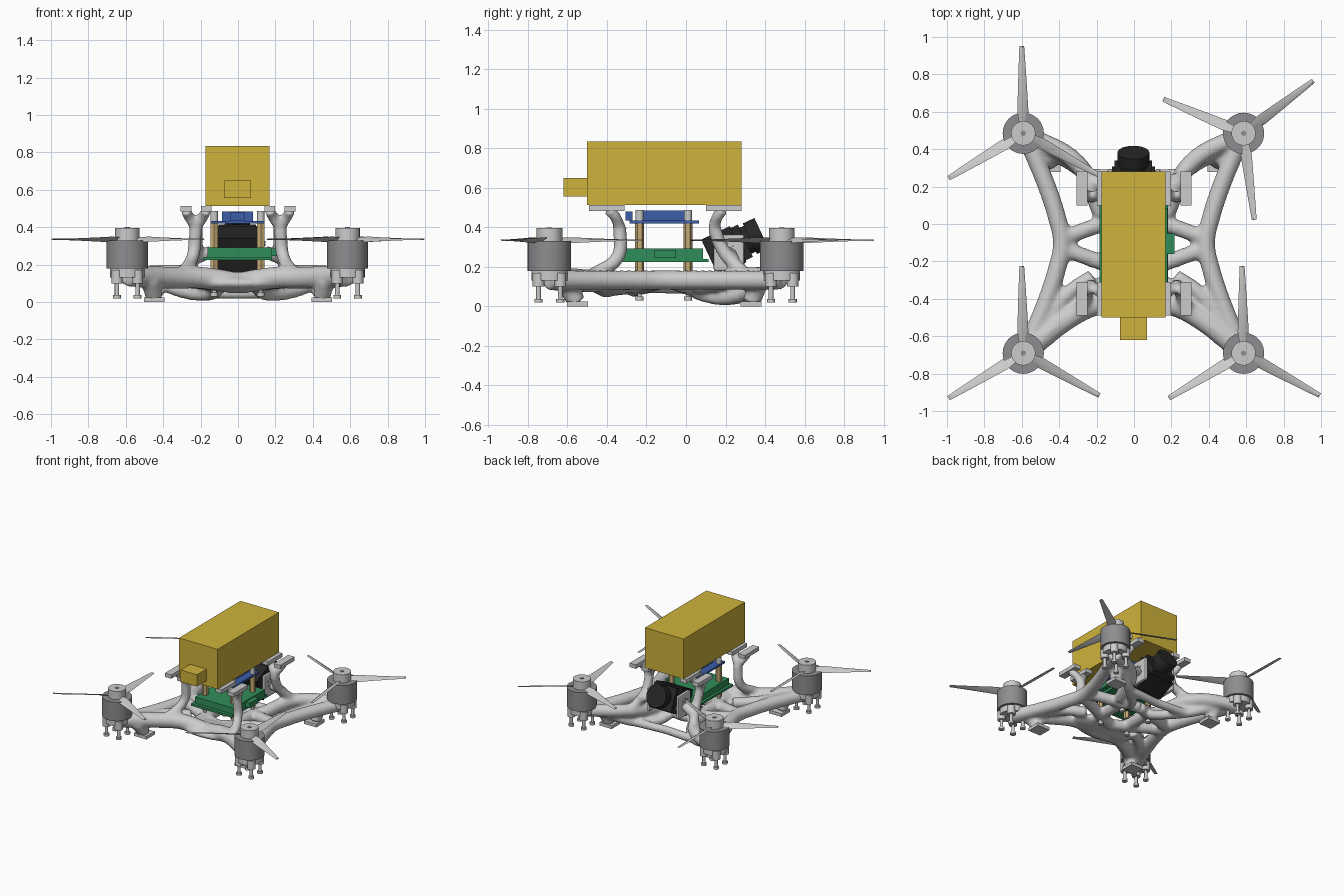
import bpy, bmesh, math
from mathutils import Matrix, Vector

if "Cube" in bpy.data.objects:
    bpy.data.objects.remove(bpy.data.objects["Cube"])

def mat(name, *c):
    m = bpy.data.materials.new(name)
    m.diffuse_color = (*c, 1)
    m.use_nodes = True
    m.node_tree.nodes["Principled BSDF"].inputs["Base Color"].default_value = m.diffuse_color
    return m

YELLOW = mat("battery_yellow", .62, .45, .045)
GREEN = mat("board_green", .03, .27, .1)
BLUE = mat("board_blue", .045, .11, .4)
BRASS = mat("brass", .58, .42, .18)
BLACK = mat("camera_black", .02, .02, .02)
DARK = mat("motor_grey", .27, .27, .28)
SIDES = (-1, 1)

def finish(bm, name, m=None, smooth=True):
    bmesh.ops.recalc_face_normals(bm, faces=bm.faces)
    me = bpy.data.meshes.new(name)
    bm.to_mesh(me)
    bm.free()
    ob = bpy.data.objects.new(name, me)
    bpy.context.collection.objects.link(ob)
    if m:
        me.materials.append(m)
    if smooth:
        bpy.ops.object.select_all(action='DESELECT')
        ob.select_set(True)
        bpy.context.view_layer.objects.active = ob
        bpy.ops.object.shade_smooth_by_angle(angle=math.radians(35))
    return ob

def box(name, m, x, w, y0, y1, z0, z1, M=Matrix()):
    # box of width w centred on x
    bm = bmesh.new()
    T = Matrix.Translation((x, (y0 + y1) / 2, (z0 + z1) / 2))
    bmesh.ops.create_cube(bm, size=1, matrix=M @ T @ Matrix.Diagonal((w, y1 - y0, z1 - z0, 1)))
    return finish(bm, name, m, False)

def cyl(name, m, spots, z0, z1, r, seg=32, M=Matrix()):
    # the same upright cylinder at every spot
    bm = bmesh.new()
    for x, y in spots:
        bmesh.ops.create_cone(bm, cap_ends=True, segments=seg, radius1=r, radius2=r, depth=z1 - z0,
                              matrix=M @ Matrix.Translation((x, y, (z0 + z1) / 2)))
    return finish(bm, name, m)

# Organic frame: mirrored round tubes, fused by remesh
cu = bpy.data.curves.new("frame_path", 'CURVE')
cu.dimensions = '3D'
cu.bevel_depth = 1
cu.bevel_resolution = 4
cu.resolution_u = 8
cu.use_fill_caps = True

def tube(r, *pts):
    for s in SIDES:
        sp = cu.splines.new('BEZIER')
        sp.bezier_points.add(len(pts) - 1)
        for bp, (x, y, z) in zip(sp.bezier_points, pts):
            bp.co = (s * x, y, z)
            bp.radius = r
            bp.handle_left_type = bp.handle_right_type = 'AUTO'

MX, MID, HALF = .589, -.103, .588   # motor x, middle y and half distance between motors
# side rails, pinched at the middle
tube(.05, *[(.385 + (MX - .385) * abs(u) ** 1.4, MID + HALF * u, .133)
            for u in [i / 4 for i in range(-4, 5)]])
# webs from the rails to the belly
for s in SIDES:
    tube(.044, *[(x, MID + s * (.165 - .36 * x), .09 + .1 * x) for x in (.39, .3, .2, .1, 0)])
# front arms with crossbeam and brace
tube(.06, (MX, -.69, .14), (.33, -.49, .13), (.2, -.43, .13), (0, -.4, .1))
tube(.042, (.47, -.53, .13), (.36, -.38, .13), (.22, -.28, .12))
# back arms, upper and lower branch
tube(.05, (MX, .485, .14), (.3, .32, .15), (.17, .05, .11))
tube(.037, (.48, .4, .13), (.27, .27, .05), (.12, .1, .055), (.12, 0, .1))
tube(.033, (.27, .27, .047), (0, .25, .047))
# belly rails
tube(.045, (.125, .05, .105), (.125, -.42, .115))
# foot necks and battery posts with forks
for y, base, knee, top, run in ((-.55, (.29, -.47, .16), (.24, -.345, .25), (.225, -.335, .4), -.06),
                                (.33, (.28, .31, .15), (.225, .19, .28), (.225, .14, .4), .05)):
    tube(.048, (.47, y * 1.12, .12), (.448, y, .02))
    tube(.036, base, knee, top)
    for x in (.278, .17):
        tube(.03, top, (x * .8 + .045, top[1] + run / 2, .465), (x, top[1] + run, .49))
# struts to the camera bracket
tube(.036, (.24, .24, .23), (.14, .22, .27))

path = bpy.data.objects.new("frame_path", cu)
bpy.context.collection.objects.link(path)
bpy.context.view_layer.update()
me = bpy.data.meshes.new_from_object(path.evaluated_get(bpy.context.evaluated_depsgraph_get()))
bpy.data.objects.remove(path)
bm = bmesh.new()
bm.from_mesh(me)
# belly skin between the front arms
bmesh.ops.create_uvsphere(bm, u_segments=24, v_segments=12, radius=1,
                          matrix=Matrix.Translation((0, -.37, .1)) @ Matrix.Diagonal((.26, .13, .045, 1)))
frame = finish(bm, "organic_frame", None, False)
rm = frame.modifiers.new("fuse", 'REMESH')
rm.mode = 'VOXEL'
rm.voxel_size = .012
rm.use_smooth_shade = True
sm = frame.modifiers.new("fillet", 'SMOOTH')
sm.factor = .5
sm.iterations = 10

# Foot pads and battery rails
for s in SIDES:
    for n, fy, ry in (("front", -.55, -.4), ("back", .33, .19)):
        box(n + "_foot_pad", None, s * .447, .11, fy - .053, fy + .053, 0, .025)
        for x in (.278, .17):
            box(n + "_battery_rail", None, s * x, .057, ry - .09, ry + .09, .483, .514)

# Battery with plug
box("battery", YELLOW, -.003, .343, -.5, .28, .514, .835)
box("battery_plug", YELLOW, -.003, .145, -.62, -.5, .555, .65)

# Lower green board, upper blue board
box("lower_board", GREEN, -.002, .365, -.335, .115, .225, .241)
box("lower_board_components", GREEN, .008, .343, -.31, .085, .241, .292)
box("lower_board_socket", GREEN, .198, .038, -.16, -.05, .245, .285)
box("upper_board", BLUE, -.003, .289, -.285, .065, .42, .434)
box("upper_board_components", BLUE, -.003, .165, -.22, .03, .434, .485)
box("upper_board_socket", BLUE, -.003, .075, -.305, -.27, .434, .48)

# Standoff stacks through both boards
holes = [(x, y) for x in (-.127, .122) for y in (-.235, .01)]
cyl("upper_standoffs", BRASS, holes, .292, .42, .023, 6)
cyl("lower_standoffs", BRASS, holes, .17, .225, .023, 6)
cyl("standoff_nuts", None, holes, .434, .487, .02, 16)
cyl("standoff_screws", None, holes, .04, .18, .011, 16)
cyl("standoff_screw_heads", None, holes, .03, .05, .02, 16)

# Camera tilted up, lens pointing back
C = Matrix.Translation((-.003, .21, .29)) @ Matrix.Rotation(math.radians(25), 4, 'X')
box("camera_body", BLACK, 0, .23, -.1, .06, -.1, .1, C)
box("camera_front", BLACK, 0, .2, .06, .1, -.09, .09, C)
L = C @ Matrix.Rotation(math.radians(-90), 4, 'X')
cyl("lens_neck", BLACK, [(0, 0)], .09, .13, .072, 32, L)
cyl("lens_barrel", BLACK, [(0, 0)], .125, .19, .085, 32, L)
for s in SIDES:
    plate = box("camera_bracket", None, s * .128, .026, .14, .295, .18, .365)
    bv = plate.modifiers.new("round", 'BEVEL')
    bv.width = .01
    bv.segments = 2
    X = Matrix.Translation((s * .14, .21, .29)) @ Matrix.Rotation(math.radians(90), 4, 'Y')
    ring = [(.03 * math.cos(i * math.pi / 3), .03 * math.sin(i * math.pi / 3)) for i in range(6)]
    cyl("bracket_screws", DARK, ring, -.006, .006, .006, 12, X)

def propeller(name, x, y, start):
    # three tapered, twisted blades
    bm = bmesh.new()
    for k in range(3):
        R = Matrix.Translation((x, y, .335)) @ Matrix.Rotation(math.radians(start + 120 * k), 4, 'Z')
        prev = None
        for i in range(7):
            t = i / 6
            w = .074 - .048 * t if i else .045
            P = R @ Matrix.Translation((.045 + .421 * t, 0, 0)) @ Matrix.Rotation(math.radians(30 - 22 * t), 4, 'X')
            loop = [bm.verts.new(P @ Vector((0, u * w, h))) for u, h in ((-.5, 0), (-.1, .005), (.5, 0), (-.1, -.003))]
            if prev:
                for j in range(4):
                    bm.faces.new((prev[j], prev[j - 3], loop[j - 3], loop[j]))
            else:
                bm.faces.new(loop[::-1])
            prev = loop
        bm.faces.new(prev)
    finish(bm, name)

# Motors with mounts, screws, hubs and propellers
for sx, n in zip(SIDES, ("left", "right")):
    for sy, e in zip(SIDES, ("front_", "back_")):
        x, y, n2 = sx * MX - .003, MID + sy * HALF, e + n
        corners = [(x + i * .055, y + j * .055) for i in SIDES for j in SIDES]
        cyl(n2 + "_motor", DARK, [(x, y)], .178, .33, .11, 48)
        cyl(n2 + "_motor_mount", None, [(x, y)], .13, .18, .092)
        cyl(n2 + "_mount_lugs", None, corners, .1, .17, .03, 24)
        cyl(n2 + "_motor_screws", None, corners, .035, .12, .012, 16)
        cyl(n2 + "_screw_heads", None, corners, .02, .038, .021, 16)
        cyl(n2 + "_propeller_hub", None, [(x, y)], .31, .396, .065)
        cyl(n2 + "_propeller_shaft", DARK, [(x, y)], .39, .4, .014, 16)
        propeller(n2 + "_propeller", x, y, 37 if n2 == "back_right" else 91)
